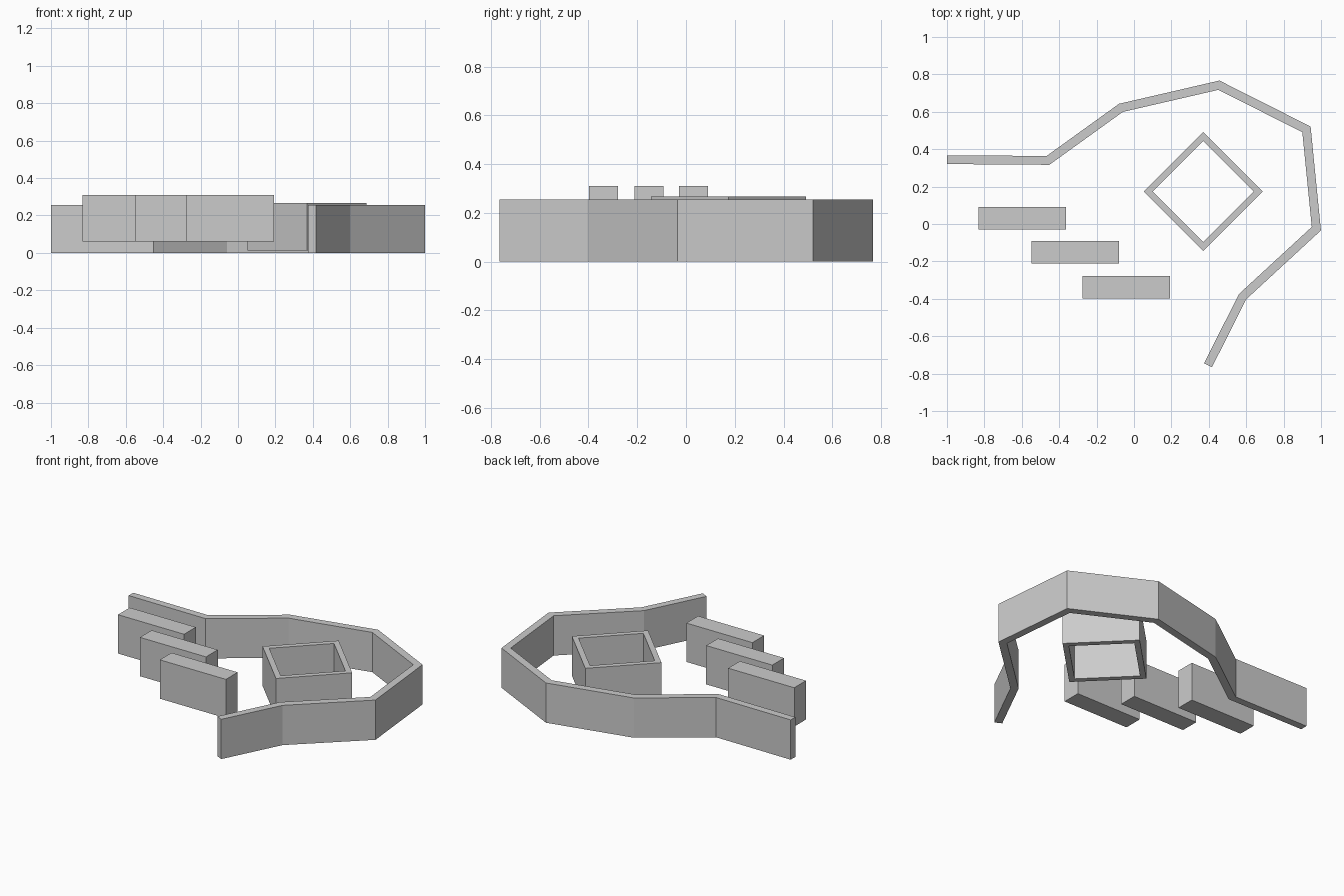
import bpy, bmesh, math
from mathutils import Vector

if "Cube" in bpy.data.objects:
    bpy.data.objects.remove(bpy.data.objects["Cube"])


def make_object(name, bm):
    bmesh.ops.recalc_face_normals(bm, faces=bm.faces)
    mesh = bpy.data.meshes.new(name)
    bm.to_mesh(mesh)
    bm.free()
    obj = bpy.data.objects.new(name, mesh)
    bpy.context.collection.objects.link(obj)
    return obj


def wall(name, path, width, z0, z1, closed=False):
    """Mitred wall of constant width following a centreline."""
    pts = [Vector(p) for p in path]
    n = len(pts)
    bm = bmesh.new()
    rings = []
    for i, p in enumerate(pts):
        a = (p - pts[i - 1]).normalized() if closed or i > 0 else None
        b = (pts[(i + 1) % n] - p).normalized() if closed or i < n - 1 else None
        a, b = a or b, b or a
        na, nb = Vector((-a.y, a.x)), Vector((-b.y, b.x))
        m = (na + nb).normalized()
        off = m * (width / 2 / m.dot(na))
        l, r = p + off, p - off
        rings.append([bm.verts.new((q.x, q.y, z))
                      for q, z in ((l, z0), (r, z0), (r, z1), (l, z1))])
    for i in range(n if closed else n - 1):
        s, t = rings[i], rings[(i + 1) % n]
        for k in range(4):
            bm.faces.new((s[k], s[(k + 1) % 4], t[(k + 1) % 4], t[k]))
    if not closed:
        bm.faces.new(rings[0])
        bm.faces.new(rings[-1])
    return make_object(name, bm)


def block(name, centre, size):
    bm = bmesh.new()
    bmesh.ops.create_cube(bm, size=1)
    bmesh.ops.scale(bm, vec=size, verts=bm.verts)
    bmesh.ops.translate(bm, vec=centre, verts=bm.verts)
    return make_object(name, bm)


# Long faceted wall curving around the enclosure
wall("outer_wall",
     [(-1, 0.344), (-0.46, 0.34), (-0.07, 0.621), (0.454, 0.742), (0.922, 0.506),
      (0.975, -0.025), (0.58, -0.389), (0.396, -0.755)],
     0.047, 0, 0.255)

# Open square frame turned by 45 degrees
cx, cy, r = 0.37, 0.174, 0.294
wall("diamond_frame",
     [(cx + r * math.cos(k * math.pi / 2), cy + r * math.sin(k * math.pi / 2))
      for k in range(4)],
     0.034, 0.014, 0.267, closed=True)

# Three staggered barrier blocks
for i, (x, y) in enumerate([(-0.597, 0.031), (-0.314, -0.151), (-0.042, -0.338)]):
    block(f"barrier_block_{i + 1}", (x, y, 0.186), (0.469, 0.119, 0.249))
